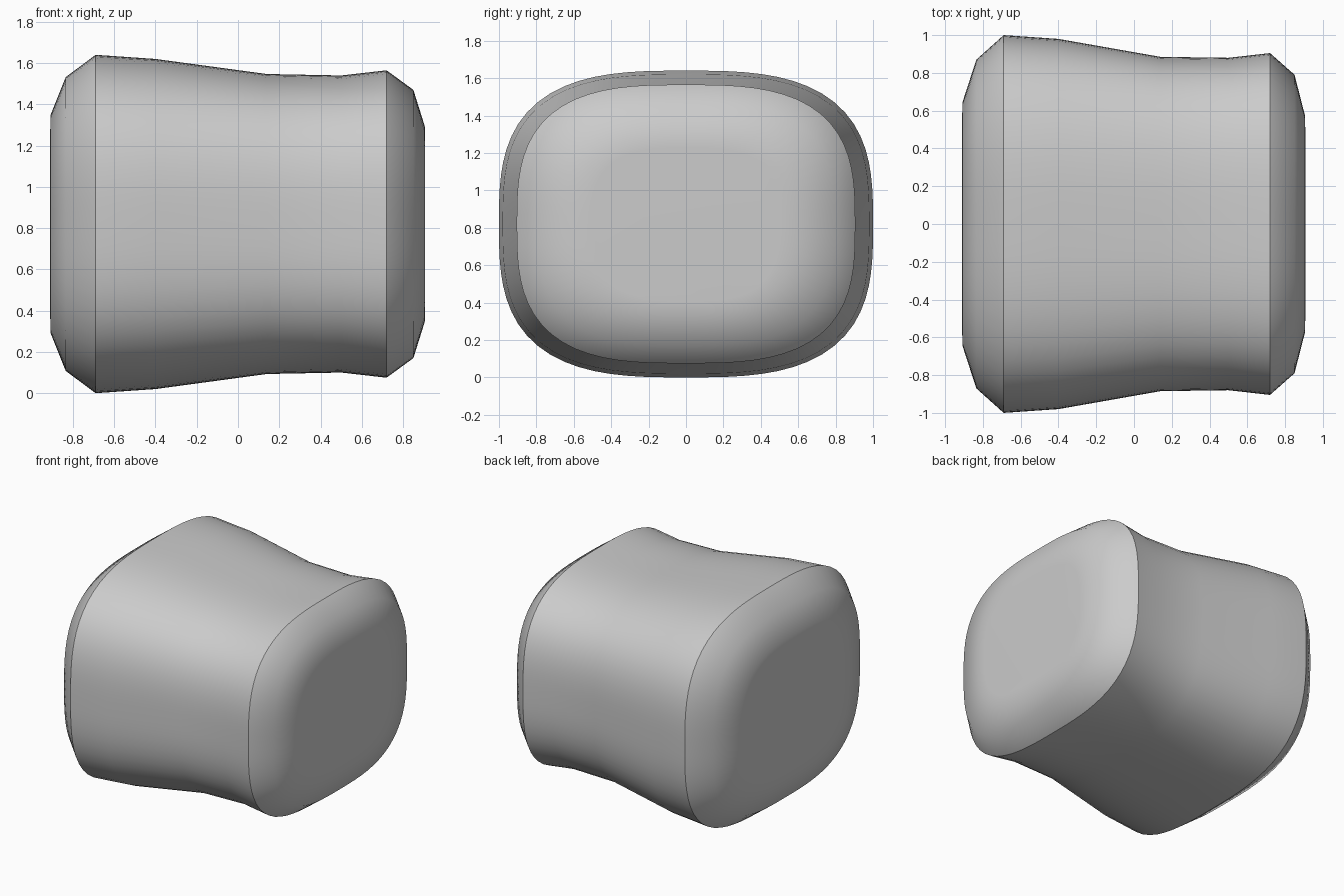
import bpy, bmesh
from math import cos, sin, tau

if "Cube" in bpy.data.objects:
    bpy.data.objects.remove(bpy.data.objects["Cube"])

SIDES = 80
CENTRE_Z = 0.82
POWER = 3.0

# Lengthwise profile: x, half width, half height
STATIONS = [
    (-0.91, 0.56, 0.46), (-0.908, 0.645, 0.53), (-0.835, 0.87, 0.712),
    (-0.69, 1.0, 0.82), (-0.4, 0.98, 0.8), (0.14, 0.885, 0.727),
    (0.5, 0.88, 0.72), (0.72, 0.905, 0.745), (0.85, 0.79, 0.65),
    (0.905, 0.575, 0.475), (0.907, 0.5, 0.41),
]
SHARP_RINGS = (3, 7)


def rounded_ring(bm, x, half_width, half_height):
    """Rounded rectangle section across the x axis."""
    ring = []
    for i in range(SIDES):
        c, s = cos(tau * i / SIDES), sin(tau * i / SIDES)
        r = (abs(c) ** POWER + abs(s) ** POWER) ** (-1 / POWER)
        ring.append(bm.verts.new((x, half_width * r * c, CENTRE_Z + half_height * r * s)))
    return ring


# Loft the body through its sections and close the ends
bm = bmesh.new()
rings = [rounded_ring(bm, *station) for station in STATIONS]
for a, b in zip(rings, rings[1:]):
    for i in range(SIDES):
        j = (i + 1) % SIDES
        bm.faces.new((a[i], a[j], b[j], b[i]))
bm.faces.new(rings[0])
bm.faces.new(rings[-1])
bmesh.ops.recalc_face_normals(bm, faces=bm.faces)

# Smooth shading with a crease where each end bevel begins
for face in bm.faces:
    face.smooth = True
for k in SHARP_RINGS:
    for i in range(SIDES):
        bm.edges.get((rings[k][i], rings[k][(i + 1) % SIDES])).smooth = False

mesh = bpy.data.meshes.new("waisted_block")
bm.to_mesh(mesh)
bm.free()
block = bpy.data.objects.new("waisted_block", mesh)
bpy.context.collection.objects.link(block)

# Plain grey surface
grey = bpy.data.materials.new("light_grey")
grey.use_nodes = True
grey.diffuse_color = (0.6, 0.6, 0.6, 1)
grey.node_tree.nodes["Principled BSDF"].inputs["Base Color"].default_value = (0.6, 0.6, 0.6, 1)
mesh.materials.append(grey)
